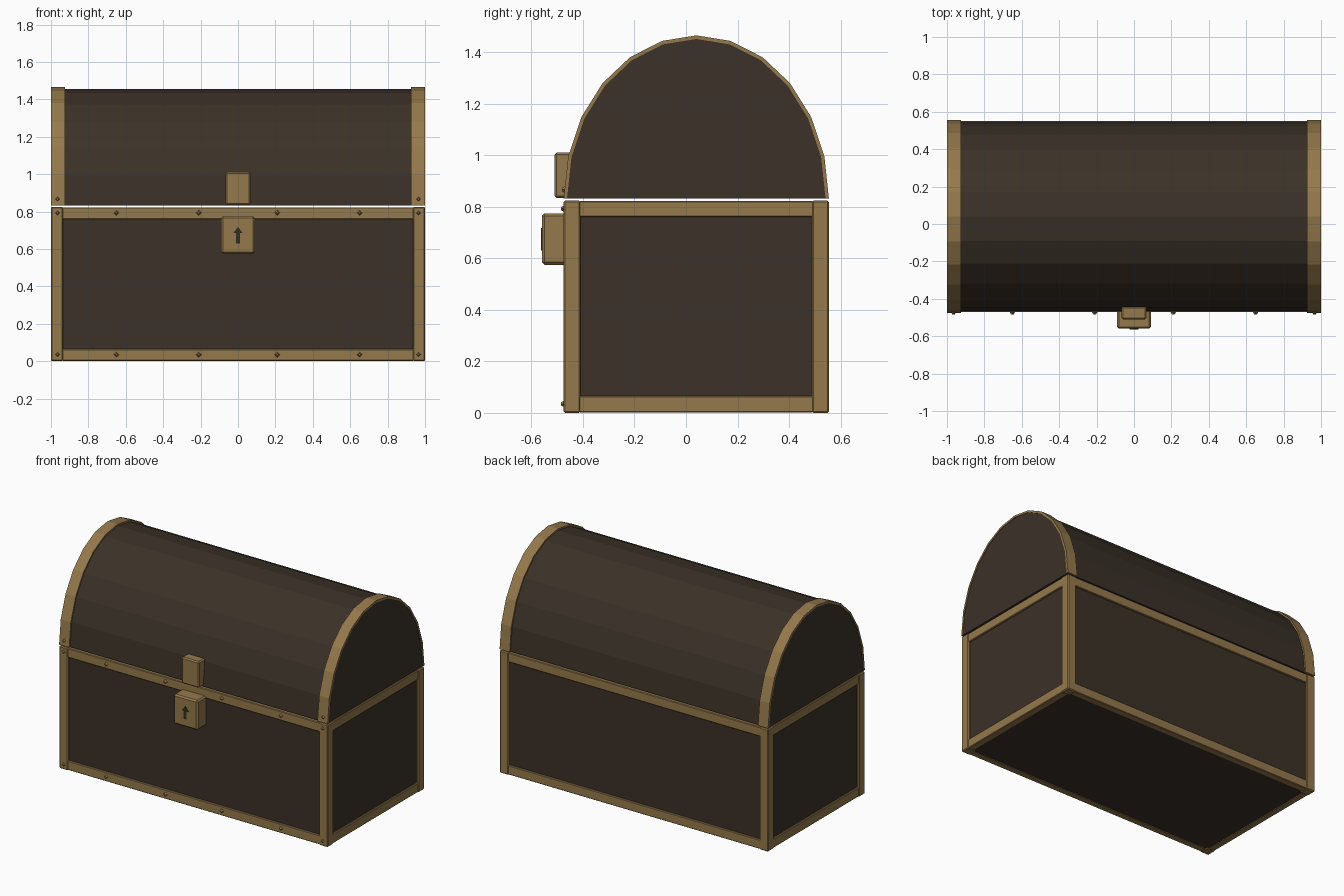
import bpy, bmesh, math
from mathutils import Matrix

if "Cube" in bpy.data.objects:
    bpy.data.objects.remove(bpy.data.objects["Cube"])


def material(name, rgb):
    m = bpy.data.materials.new(name)
    m.diffuse_color = (*rgb, 1)
    m.use_nodes = True
    m.node_tree.nodes["Principled BSDF"].inputs["Base Color"].default_value = m.diffuse_color
    return m


WOOD = material("dark wood", (0.044, 0.031, 0.021))
BRASS = material("aged brass", (0.30, 0.19, 0.072))
HOLE = material("keyhole dark", (0.035, 0.025, 0.016))

YC = 0.04                    # centre line of the chest in y
FRONT, BACK = -0.475, 0.555  # outer faces of the frame


def finish(name, bm, mat):
    bmesh.ops.recalc_face_normals(bm, faces=bm.faces)
    me = bpy.data.meshes.new(name)
    bm.to_mesh(me)
    bm.free()
    me.materials.append(mat)
    ob = bpy.data.objects.new(name, me)
    bpy.context.collection.objects.link(ob)
    return ob


def box(name, x, y, z, mat, bevel=0.0):
    bm = bmesh.new()
    bmesh.ops.create_cube(bm, size=1)
    for v in bm.verts:
        for i, (lo, hi) in enumerate((x, y, z)):
            v.co[i] = lo if v.co[i] < 0 else hi
    ob = finish(name, bm, mat)
    if bevel:
        mod = ob.modifiers.new("bevel", 'BEVEL')
        mod.width, mod.segments = bevel, 1
    return ob


def extrude(name, points, direction, mat):
    """Fill a closed outline and push it along a direction."""
    bm = bmesh.new()
    face = bm.faces.new([bm.verts.new(p) for p in points])
    out = bmesh.ops.extrude_face_region(bm, geom=[face])["geom"]
    bmesh.ops.translate(bm, vec=direction,
                        verts=[g for g in out if isinstance(g, bmesh.types.BMVert)])
    return finish(name, bm, mat)


def arch(x, ry, rz, z0=0.832):
    return [(x, YC + ry * math.cos(math.pi * i / 12),
             z0 + rz * math.sin(math.pi * i / 12)) for i in range(13)]


# Body and lid
box("chest_body", (-0.985, 0.985), (FRONT + 0.015, BACK - 0.015), (0.006, 0.815), WOOD)
extrude("lid_barrel", arch(-0.996, 0.505, 0.623), (1.992, 0, 0), WOOD)

# Curved bands at both ends of the lid
for side, x0 in (("left", -1.0), ("right", 0.925)):
    bm = bmesh.new()
    rings = []
    for x, ry, rz in ((x0, 0.515, 0.634), (x0 + 0.075, 0.515, 0.634),
                      (x0 + 0.075, 0.502, 0.620), (x0, 0.502, 0.620)):
        rings.append([bm.verts.new(p) for p in arch(x, ry, rz)])
    for k in range(4):
        a, b = rings[k], rings[(k + 1) % 4]
        for i in range(12):
            bm.faces.new((a[i], a[i + 1], b[i + 1], b[i]))
    for i in (0, 12):
        bm.faces.new([r[i] for r in rings])
    finish("lid_band_" + side, bm, BRASS)

# Corner posts
for sx in (-1, 1):
    for y in ((FRONT, FRONT + 0.065), (BACK - 0.065, BACK)):
        box("corner_post", sorted((sx * 0.935, sx)), y, (0, 0.825), BRASS, 0.006)

# Horizontal rails, long and short
for level, z in (("bottom", (0.002, 0.065)), ("top", (0.76, 0.823))):
    for y in ((FRONT + 0.004, FRONT + 0.05), (BACK - 0.05, BACK - 0.004)):
        box(level + "_long_rail", (-0.94, 0.94), y, z, BRASS, 0.004)
    for sx in (-1, 1):
        box(level + "_side_rail", sorted((sx * 0.95, sx * 0.996)),
            (FRONT + 0.06, BACK - 0.06), z, BRASS, 0.004)

# Lock, hasp and keyhole
box("lock_box", (-0.09, 0.09), (-0.56, -0.46), (0.575, 0.775), BRASS, 0.01)
box("hasp", (-0.066, 0.066), (-0.51, -0.44), (0.835, 1.012), BRASS, 0.008)
half = [(0.010, 0.63), (0.010, 0.685), (0.025, 0.685)]
outline = half + [(0, 0.718)] + [(-x, z) for x, z in reversed(half)]
extrude("keyhole", [(x, -0.563, z) for x, z in outline], (0, 0.006, 0), HOLE)

# Pyramid rivets on the front
spots = [(x, z, FRONT) for z in (0.035, 0.793)
         for x in (-0.965, -0.65, -0.21, 0.21, 0.65, 0.965)]
spots += [(-0.965, 0.867, -0.472), (0.965, 0.867, -0.472)]
for x, z, y in spots:
    bm = bmesh.new()
    bmesh.ops.create_cone(bm, segments=4, radius1=0.018, radius2=0.006,
                          depth=0.02, cap_ends=True,
                          matrix=Matrix.Translation((x, y, z)) @ Matrix.Rotation(math.pi / 2, 4, 'X'))
    finish("rivet", bm, BRASS)
